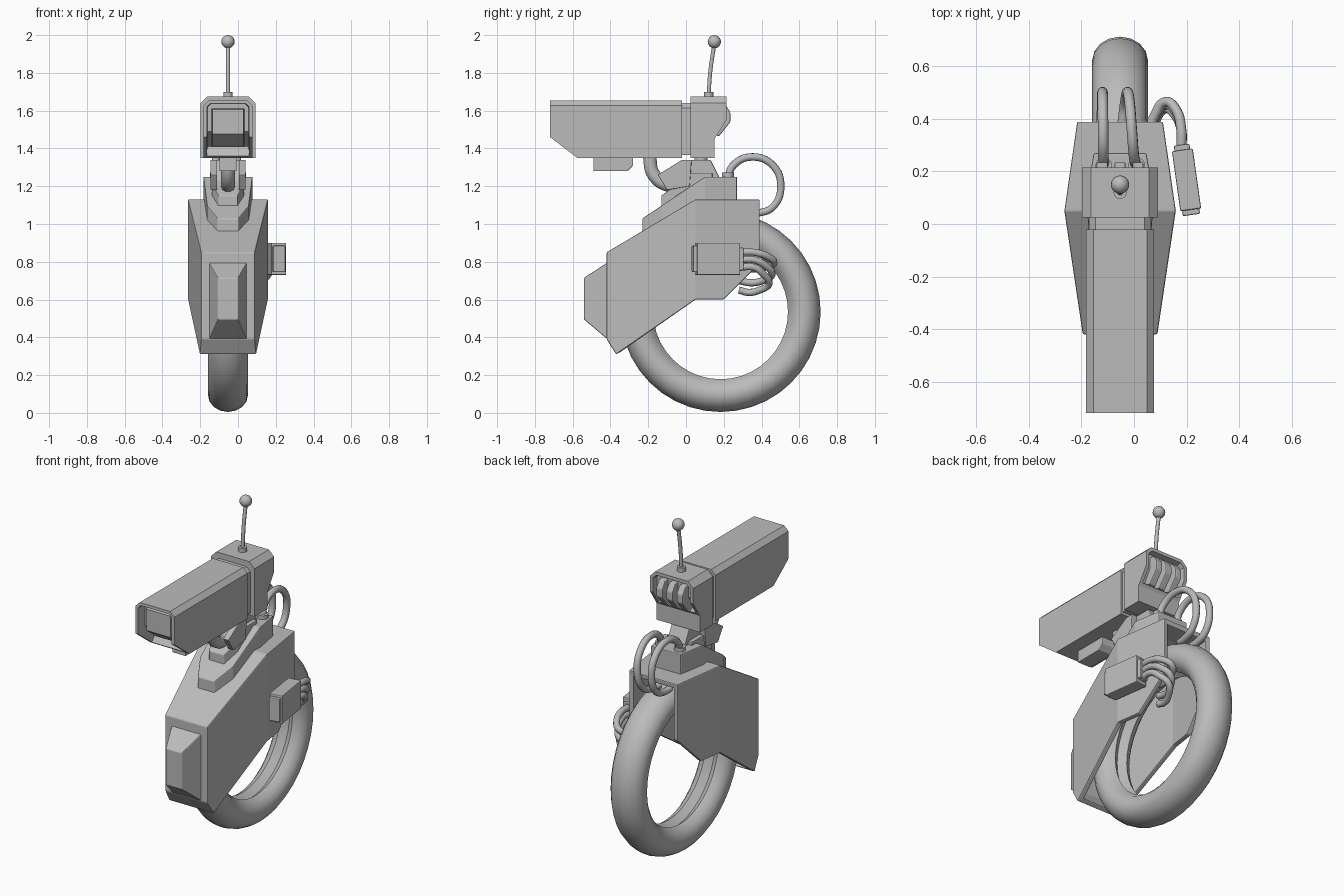
import bpy, bmesh, math
from mathutils import Vector, Matrix

CX = -0.053  # centre plane of the machine

if "Cube" in bpy.data.objects:
    bpy.data.objects.remove(bpy.data.objects["Cube"], do_unlink=True)

grey = bpy.data.materials.new("plain_grey")
grey.use_nodes = True
grey.diffuse_color = (0.5, 0.5, 0.5, 1)
grey.node_tree.nodes["Principled BSDF"].inputs["Base Color"].default_value = grey.diffuse_color


def add(name, bm, bevel=0.0, smooth=False):
    """Turn a bmesh into a finished object."""
    bmesh.ops.recalc_face_normals(bm, faces=bm.faces)
    mesh = bpy.data.meshes.new(name)
    bm.to_mesh(mesh)
    bm.free()
    mesh.materials.append(grey)
    ob = bpy.data.objects.new(name, mesh)
    bpy.context.collection.objects.link(ob)
    if bevel:
        mod = ob.modifiers.new("edge_bevel", "BEVEL")
        mod.width, mod.segments, mod.limit_method = bevel, 2, "ANGLE"
    if smooth:
        bpy.ops.object.select_all(action="DESELECT")
        ob.select_set(True)
        bpy.context.view_layer.objects.active = ob
        bpy.ops.object.shade_smooth_by_angle(angle=math.radians(40))
    return ob


def prism(profile, half=1.0, x=CX):
    """Side profile of (y, z) points extruded along x."""
    bm = bmesh.new()
    face = bm.faces.new([bm.verts.new((x - half, y, z)) for y, z in profile])
    new = bmesh.ops.extrude_face_region(bm, geom=[face])["geom"]
    bmesh.ops.translate(bm, vec=(2 * half, 0, 0),
                        verts=[v for v in new if isinstance(v, bmesh.types.BMVert)])
    bmesh.ops.recalc_face_normals(bm, faces=bm.faces)
    return bm


def taper(bm, plan):
    """Reshape a unit prism so its half width follows (y, half) stations."""
    for y, _ in plan[1:-1]:
        bmesh.ops.bisect_plane(bm, geom=bm.verts[:] + bm.edges[:] + bm.faces[:],
                               plane_co=(0, y, 0), plane_no=(0, 1, 0), dist=0.001)
    for v in bm.verts:
        y = min(max(v.co.y, plan[0][0]), plan[-1][0])
        for (a, wa), (b, wb) in zip(plan, plan[1:]):
            if a <= y <= b:
                w = wa + (wb - wa) * (y - a) / (b - a)
        v.co.x = CX + math.copysign(w, v.co.x - CX)
    return bm


def chamfer_top(bm, top, size):
    """Cut the two long upper edges of a prism."""
    edges = [e for e in bm.edges if all(v.co.z > top - 0.001 for v in e.verts)
             and abs(e.verts[0].co.x - e.verts[1].co.x) < 0.001]
    bmesh.ops.bevel(bm, geom=edges, offset=size, segments=1, affect="EDGES")
    bm.normal_update()


def recess(bm, pick, steps):
    """Repeatedly inset a region of faces by (thickness, depth)."""
    faces = [f for f in bm.faces if pick(f)]
    for thick, depth in steps:
        bmesh.ops.inset_region(bm, faces=faces, thickness=thick, depth=depth,
                               use_even_offset=True, use_boundary=True)


def tube(name, points, radius):
    """Round cable through the given points."""
    curve = bpy.data.curves.new(name + "_path", "CURVE")
    curve.dimensions = "3D"
    curve.bevel_depth, curve.bevel_resolution, curve.resolution_u = radius, 3, 8
    curve.use_fill_caps = True
    spline = curve.splines.new("BEZIER")
    spline.bezier_points.add(len(points) - 1)
    for bp, p in zip(spline.bezier_points, points):
        bp.co = p
        bp.handle_left_type = bp.handle_right_type = "AUTO"
    path = bpy.data.objects.new(name + "_path", curve)
    bpy.context.collection.objects.link(path)
    bpy.context.view_layer.update()
    mesh = bpy.data.meshes.new_from_object(path.evaluated_get(bpy.context.evaluated_depsgraph_get()))
    bm = bmesh.new()
    bm.from_mesh(mesh)
    bpy.data.objects.remove(path, do_unlink=True)
    return add(name, bm, smooth=True)


def disc(name, loc, radius, depth):
    bm = bmesh.new()
    bmesh.ops.create_cone(bm, cap_ends=True, segments=16, radius1=radius, radius2=radius,
                          depth=depth, matrix=Matrix.Translation(loc))
    return add(name, bm, smooth=True)


# Tyre: swept oval section with a groove on the inner rim
bm = bmesh.new()
N, M = 40, 16
rings = []
for i in range(N):
    a = 2 * math.pi * i / N
    ring = []
    for j in range(M):
        t = 2 * math.pi * j / M
        r = 0.44 + (0.09 * math.cos(t) if j != M // 2 else -0.05)
        ring.append(bm.verts.new((CX + 0.106 * math.sin(t), 0.183 + r * math.cos(a),
                                  0.535 + r * math.sin(a))))
    rings.append(ring)
for i in range(N):
    p, q = rings[i], rings[(i + 1) % N]
    for j in range(M):
        k = (j + 1) % M
        bm.faces.new((p[j], p[k], q[k], q[j]))
add("tyre", bm, smooth=True)

# Body cowl: hollow shell, open underneath and behind
bm = prism([(0.39, 1.13), (0.05, 1.13), (-0.42, 0.85), (-0.42, 0.39), (-0.37, 0.31),
            (0.05, 0.60), (0.20, 0.60), (0.39, 0.79)])
opened = [f for f in bm.faces if abs(f.normal.x) < 0.5 and (f.normal.y > 0.3 or f.normal.z < -0.9)]
bmesh.ops.delete(bm, geom=opened, context="FACES")
taper(bm, [(-0.42, 0.142), (0.05, 0.212), (0.39, 0.163)])
cowl = add("body_cowl", bm)
shell = cowl.modifiers.new("shell", "SOLIDIFY")
shell.thickness, shell.offset, shell.use_even_offset = 0.03, -1, True
soft = cowl.modifiers.new("edge_bevel", "BEVEL")
soft.width, soft.segments, soft.limit_method = 0.006, 2, "ANGLE"

# Front lamp block: tapered in both directions
bm = prism([(-0.41, 0.80), (-0.54, 0.715), (-0.54, 0.495), (-0.41, 0.385)])
add("front_block", taper(bm, [(-0.54, 0.054), (-0.41, 0.102)]), 0.005)

# Stepped shoulder and collar under the neck
bm = prism([(0.27, 1.10), (0.27, 1.25), (0.10, 1.25), (-0.23, 1.03), (-0.23, 0.95)])
add("shoulder", taper(bm, [(-0.23, 0.055), (-0.13, 0.11), (0.10, 0.13), (0.27, 0.10)]), 0.005)
bm = prism([(0.14, 1.20), (0.14, 1.27), (0.03, 1.27), (-0.13, 1.15), (-0.13, 1.08)])
add("collar", taper(bm, [(-0.13, 0.05), (-0.05, 0.085), (0.14, 0.085)]), 0.004)

# Neck with cheek plates
add("neck", prism([(0.03, 1.34), (0.13, 1.34), (0.175, 1.25), (0.175, 1.20), (-0.05, 1.18),
                   (-0.02, 1.25)], 0.06), 0.005)
for name, side in (("right_cheek", -1), ("left_cheek", 1)):
    add(name, prism([(-0.15, 1.26), (-0.02, 1.34), (0.03, 1.34), (0.02, 1.20), (-0.10, 1.18)],
                    0.018, CX + side * 0.075), 0.004)
disc("neck_pivot", (CX, 0.08, 1.345), 0.035, 0.03)
tube("neck_hose", [(CX, -0.195, 1.37), (CX, -0.17, 1.26), (CX, -0.09, 1.205), (CX, 0.02, 1.22)], 0.037)

# Camera barrel with hooded, recessed front
bm = prism([(-0.02, 1.655), (-0.72, 1.655), (-0.72, 1.46), (-0.575, 1.35), (-0.02, 1.35)], 0.13)
chamfer_top(bm, 1.655, 0.028)
recess(bm, lambda f: f.normal.y < -0.5, [(0.018, 0), (0.003, -0.06), (0.022, 0), (0.006, 0.025)])
add("camera_barrel", bm)
bm = prism([(0.04, 1.64), (-0.03, 1.64), (-0.03, 1.365), (0.04, 1.365)], 0.118)
chamfer_top(bm, 1.64, 0.025)
add("barrel_joint", bm)
add("barrel_foot", prism([(-0.49, 1.36), (-0.49, 1.28), (-0.31, 1.28), (-0.28, 1.31), (-0.28, 1.36)],
                         0.045), 0.004)

# Camera head with recessed back and cooling ribs
bm = prism([(0.025, 1.675), (0.215, 1.675), (0.215, 1.55), (0.15, 1.45), (0.15, 1.35), (0.025, 1.35)], 0.145)
chamfer_top(bm, 1.675, 0.035)
recess(bm, lambda f: f.normal.y > 0.5 and f.calc_center_median().z > 1.46, [(0.02, 0), (0.004, -0.035)])
add("camera_head", bm)
for i in (-1, 0, 1):
    add(f"cooling_rib_{i + 2}", prism([(0.14, 1.64), (0.21, 1.63), (0.235, 1.59), (0.235, 1.54),
                                       (0.175, 1.465), (0.12, 1.48)], 0.021, CX + i * 0.068), 0.006)

# Antenna
disc("antenna_base", (CX, 0.12, 1.685), 0.025, 0.03)
tube("antenna_rod", [(CX, 0.12, 1.69), (CX, 0.13, 1.82), (CX, 0.15, 1.95)], 0.011)
bm = bmesh.new()
bmesh.ops.create_uvsphere(bm, u_segments=16, v_segments=10, radius=0.035,
                          matrix=Matrix.Translation((CX, 0.15, 1.965)))
add("antenna_ball", bm, smooth=True)

# Two cables looping from the shoulder into the back of the cowl
for name, x0, x1 in (("right_cable", -0.115, -0.12), ("left_cable", 0.01, -0.025)):
    loop = [(0.22, 1.24), (0.25, 1.31), (0.35, 1.355), (0.46, 1.31), (0.502, 1.20),
            (0.46, 1.09), (0.39, 1.06), (0.33, 1.06)]
    tube(name, [(x0 + (x1 - x0) * i / 4, y, z) for i, (y, z) in enumerate(loop)], 0.02)
    disc(name + "_socket", (x0, 0.222, 1.258), 0.032, 0.03)

# Side control box, slightly turned, with end caps
turn = Matrix.Translation((0.2, 0.168, 0.815)) @ Matrix.Rotation(math.radians(8), 4, "Z")
for name, y, size in (("side_box", 0, (0.08, 0.23, 0.17)),
                      ("side_box_front_cap", -0.12, (0.066, 0.03, 0.14)),
                      ("side_box_rear_cap", 0.12, (0.06, 0.03, 0.12))):
    bm = bmesh.new()
    bmesh.ops.create_cube(bm, size=1, matrix=turn @ Matrix.Translation((0, y, 0))
                          @ Matrix.Diagonal(Vector(size)).to_4x4())
    add(name, bm, 0.005)

# Three cables curling from the box round into the cowl
for i, (reach, z0, drop) in enumerate(((0.465, 0.85, 0.08), (0.455, 0.81, 0.11), (0.44, 0.77, 0.12))):
    tube(f"box_cable_{i + 1}", [(0.18, 0.28, z0), (0.18, 0.36, z0), (0.16, reach - 0.03, z0 - drop * 0.3),
                                (0.12, reach, z0 - drop * 0.7), (0.08, reach - 0.05, z0 - drop),
                                (0.06, reach - 0.11, z0 - drop * 1.1), (0.06, 0.28, z0 - drop)], 0.019)
